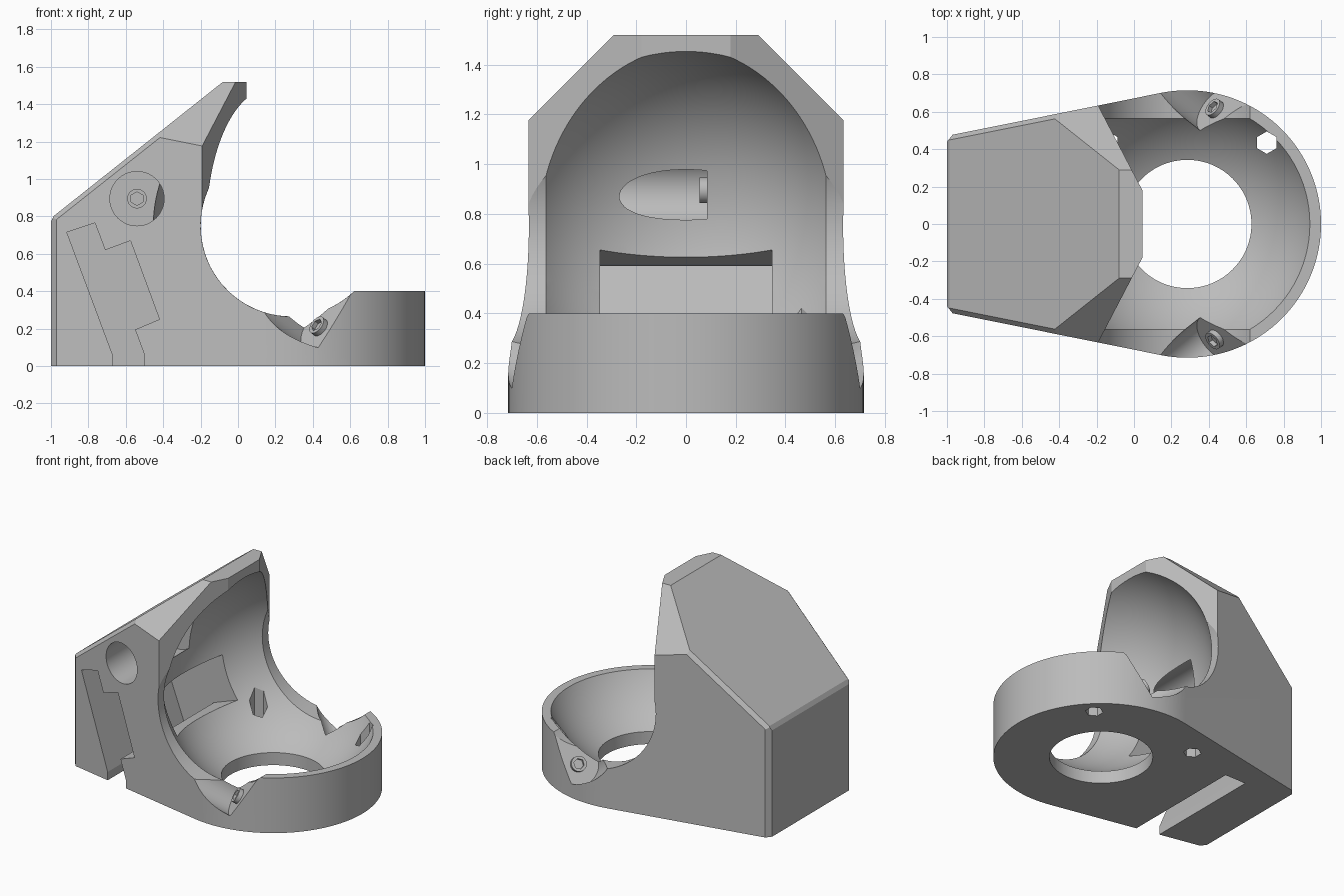
import bpy, bmesh, math
from mathutils import Vector, Matrix

if "Cube" in bpy.data.objects:
    bpy.data.objects.remove(bpy.data.objects["Cube"])

grey = bpy.data.materials.new("plain grey")
grey.use_nodes = True
colour = (0.5, 0.5, 0.5, 1)
grey.diffuse_color = colour
grey.node_tree.nodes["Principled BSDF"].inputs["Base Color"].default_value = colour

CX, RIM, CZ, BALL, WALL = 0.285, 0.715, 0.75, 0.743, 0.563


def add(name, bm):
    bmesh.ops.recalc_face_normals(bm, faces=bm.faces)
    mesh = bpy.data.meshes.new(name)
    bm.to_mesh(mesh)
    bm.free()
    obj = bpy.data.objects.new(name, mesh)
    mesh.materials.append(grey)
    bpy.context.collection.objects.link(obj)
    return obj


def prism(points, offset):
    """Closed 3D polygon extruded along an offset."""
    bm = bmesh.new()
    face = bm.faces.new([bm.verts.new(p) for p in points])
    new = bmesh.ops.extrude_face_region(bm, geom=[face])["geom"]
    moved = [v for v in new if isinstance(v, bmesh.types.BMVert)]
    bmesh.ops.translate(bm, verts=moved, vec=offset)
    return bm


def side_prism(points, y0, y1):
    return prism([(x, y0, z) for x, z in points], (0, y1 - y0, 0))


def plan_prism(points, z0, z1):
    return prism([(x, y, z0) for x, y in points], (0, 0, z1 - z0))


def rod(start, axis, length, radius, sides=64):
    axis = Vector(axis).normalized()
    turn = Vector((0, 0, 1)).rotation_difference(axis).to_matrix().to_4x4()
    bm = bmesh.new()
    bmesh.ops.create_cone(bm, cap_ends=True, segments=sides, radius1=radius, radius2=radius,
                          depth=length,
                          matrix=Matrix.Translation(Vector(start) + axis * length / 2) @ turn)
    return bm


def cut(target, bm):
    tool = add("cutter", bm)
    tool.hide_render = True
    mod = target.modifiers.new("cut", "BOOLEAN")
    mod.operation, mod.solver, mod.object = "DIFFERENCE", "EXACT", tool
    bpy.context.view_layer.objects.active = target
    bpy.ops.object.modifier_apply(modifier=mod.name)
    bpy.data.objects.remove(tool)


def smooth(obj):
    bpy.ops.object.select_all(action="DESELECT")
    obj.select_set(True)
    bpy.context.view_layer.objects.active = obj
    bpy.ops.object.shade_smooth_by_angle(angle=math.radians(20))


# Main block: round nose with a tapering tail
arc = math.radians(101.3)
steps = 72
outline = [(CX + RIM * math.cos(a), RIM * math.sin(a))
           for a in (arc * (2 * i / steps - 1) for i in range(steps + 1))]
outline += [(-0.97, 0.477), (-1, 0.44), (-1, -0.44), (-0.97, -0.477)]
block = plan_prism(outline, 0, 1.52)


def slice_off(point, normal):
    bmesh.ops.bisect_plane(block, geom=block.verts[:] + block.edges[:] + block.faces[:],
                           plane_co=point, plane_no=normal, clear_outer=True)
    bmesh.ops.holes_fill(block, edges=[e for e in block.edges if e.is_boundary])


# Sloped roof, shoulder chamfers and narrow edge chamfers
roof = Vector((-0.793, 0, 1)).normalized()
slice_off((-0.08, 0, 1.52), roof)
edge = (roof + Vector((-1, 0, 0))).normalized()
slice_off(Vector((-1, 0, 0.79)) - edge * 0.008, edge)
for s in (-1, 1):
    slice_off((0, s * 0.29, 1.52), (0, s, 1))
    edge = (roof + Vector((-0.196, s * 0.98, 0))).normalized()
    slice_off(Vector((-1, s * 0.47, 0.79)) - edge * 0.015, edge)
body = add("holder_body", block)

# Open the front: above the rim and in front of the hood
cut(body, plan_prism([(0.3, -1), (1.2, -1), (1.2, 1), (0.3, 1)], 0.4, 2))
cut(body, plan_prism([(0.046, 0.178), (0.046, -0.178), (-0.383, -1), (1.3, -1),
                      (1.3, 1), (-0.383, 1)], 0.76, 2))

# Round socket, side openings and floor opening
ball = bmesh.new()
bmesh.ops.create_uvsphere(ball, u_segments=96, v_segments=64, radius=BALL,
                          matrix=Matrix.Translation((CX, 0, CZ)))
cut(body, ball)
side_radius = math.sqrt(BALL ** 2 - WALL ** 2)
for s in (-1, 1):
    cut(body, rod((CX, s * WALL, CZ), (0, s, 0), 0.5, side_radius, 96))
cut(body, rod((CX, 0, -0.1), (0, 0, 1), 0.5, 0.343, 96))

# Stepped slot from the side, with a window into the socket
cut(body, side_prism([(-0.915, 0.715), (-0.765, 0.765), (-0.71, 0.62), (-0.575, 0.67),
                      (-0.42, 0.25), (-0.55, 0.195), (-0.5, 0.06), (-0.5, -0.1),
                      (-0.67, -0.1), (-0.67, 0.06)], -1, 0.35))
cut(body, side_prism([(-0.6, 0.571), (-0.2, 0.715), (-0.1, 0.41), (-0.49, 0.27)],
                     -0.345, 0.345))

# Side bore and hexagonal floor holes
cut(body, rod((-0.54, -1, 0.895), (0, 1, 0), 1.085, 0.145))
for s in (-1, 1):
    cut(body, rod((CX + s * 0.425, 0.435, -0.1), (0, 0, 1), 0.6, 0.06, 6))


# Screw seats: raised rings with a hexagonal socket
def screw_seat(name, centre, axis):
    axis = Vector(axis).normalized()
    base = Vector(centre) - axis * 0.005
    seat = add(name, rod(base, axis, 0.035, 0.052, 40))
    cut(seat, rod(base + axis * 0.01, axis, 0.1, 0.036, 6))
    smooth(seat)


screw_seat("bore_screw_seat", (-0.54, 0.085, 0.895), (0, -1, 0))
for s, side in ((-1, "right"), (1, "left")):
    axis = Vector((-0.67, s * 0.53, 0.52))
    centre = Vector((0.44, s * 0.61, 0.205))
    for shift in (0, 0.11):
        cut(body, rod(centre + Vector((shift, 0, shift * 1.29)), axis, 0.6, 0.14))
    screw_seat(side + "_screw_seat", centre, axis)

smooth(body)
